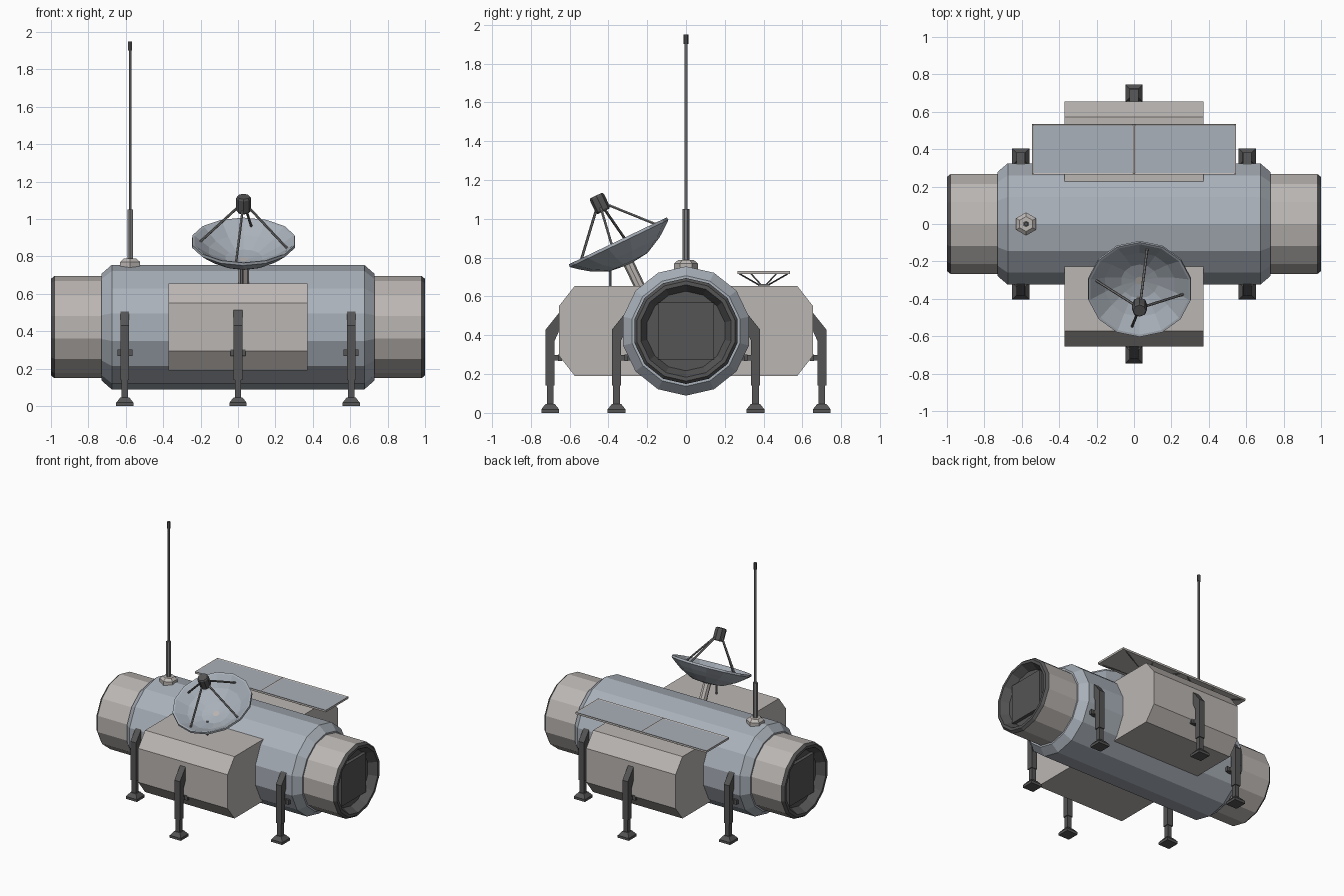
import bpy, bmesh, math
from mathutils import Matrix, Vector

if "Cube" in bpy.data.objects:
    bpy.data.objects.remove(bpy.data.objects["Cube"])


def material(name, c):
    m = bpy.data.materials.new(name)
    m.diffuse_color = (*c, 1)
    m.use_nodes = True
    m.node_tree.nodes["Principled BSDF"].inputs["Base Color"].default_value = m.diffuse_color
    return m


BLUE = material("blue_grey", (0.40, 0.44, 0.49))
BEIGE = material("warm_grey", (0.50, 0.47, 0.45))
DARK = material("dark_grey", (0.09, 0.09, 0.09))
METAL = material("rod_grey", (0.22, 0.22, 0.22))


def finish(name, bm, mat, matrix=Matrix()):
    bm.transform(matrix)
    bmesh.ops.recalc_face_normals(bm, faces=bm.faces)
    me = bpy.data.meshes.new(name)
    bm.to_mesh(me)
    bm.free()
    me.materials.append(mat)
    ob = bpy.data.objects.new(name, me)
    bpy.context.collection.objects.link(ob)
    return ob


def lathe(name, profile, n, mat, matrix=Matrix(), phase=0.0):
    """Spin (radius, height) points around z."""
    bm = bmesh.new()
    rings = []
    for r, h in profile:
        if r == 0:
            rings.append([bm.verts.new((0, 0, h))] * n)
        else:
            rings.append([bm.verts.new((r * math.cos(phase + math.tau * i / n),
                                        r * math.sin(phase + math.tau * i / n), h)) for i in range(n)])
    for a, b in zip(rings, rings[1:]):
        for i in range(n):
            j = (i + 1) % n
            vs = list(dict.fromkeys((a[i], a[j], b[j], b[i])))
            if len(vs) > 2:
                bm.faces.new(vs)
    return finish(name, bm, mat, matrix)


def rod(name, p, q, r, mat, n=6):
    p, q = Vector(p), Vector(q)
    d = q - p
    m = Matrix.Translation(p) @ d.to_track_quat('Z', 'Y').to_matrix().to_4x4()
    L = d.length
    return lathe(name, [(0, 0), (r, 0), (r, L), (0, L)], n, mat, m)


def box(name, lo, hi, mat, matrix=Matrix()):
    lo, hi = Vector(lo), Vector(hi)
    bm = bmesh.new()
    bmesh.ops.create_cube(bm, size=1)
    bm.transform(Matrix.Translation((lo + hi) / 2) @ Matrix.Diagonal((*(hi - lo), 1)))
    return finish(name, bm, mat, matrix)


def prism(name, yz, half, mat, matrix=Matrix()):
    """Extrude a y-z outline along x from -half to half."""
    bm = bmesh.new()
    f = bm.faces.new([bm.verts.new((-half, y, z)) for y, z in yz])
    new = bmesh.ops.extrude_face_region(bm, geom=[f])["geom"]
    bmesh.ops.translate(bm, vec=(2 * half, 0, 0), verts=[v for v in new if isinstance(v, bmesh.types.BMVert)])
    return finish(name, bm, mat, matrix)


# main hull, lying along x
CZ = 0.422
ALONG_X = Matrix.Translation((0, 0, CZ)) @ Matrix.Rotation(math.pi / 2, 4, 'Y')
lathe("hull", [(0.27, -0.73), (0.285, -0.73), (0.333, -0.675), (0.333, 0.675), (0.285, 0.73), (0.27, 0.73)],
      14, BLUE, ALONG_X)

# end tubes with recessed hatches
for side, s in (("right", 1), ("left", -1)):
    flip = Matrix.Diagonal((s, 1, 1, 1))
    lathe(side + "_end_tube", [(0.273, 0.70), (0.273, 0.982)], 14, BEIGE, flip @ ALONG_X)
    lathe(side + "_end_rim", [(0.273, 0.982), (0.258, 1.0), (0.238, 1.0), (0.205, 0.94), (0, 0.94)],
          14, DARK, flip @ ALONG_X)
    box(side + "_hatch", (0.93, -0.145, CZ - 0.147), (0.965, 0.145, CZ + 0.147), DARK, flip)

# side modules and legs
for side, s in (("back", 1), ("front", -1)):
    flip = Matrix.Diagonal((1, s, 1, 1))
    prism(side + "_module", [(0, 0.19), (0.573, 0.19), (0.655, 0.295), (0.655, 0.55), (0.573, 0.655), (0, 0.655)],
          0.372, BEIGE, flip)
    for tag, x, y in (("left", -0.605, 0.358), ("middle", 0, 0.70), ("right", 0.605, 0.358)):
        m = flip @ Matrix.Translation((x, y, 0))
        n = f"{side}_{tag}_"
        prism(n + "leg", [(0.023, 0.14), (0.023, 0.43), (-0.045, 0.515), (-0.045, 0.42), (-0.022, 0.37),
                          (-0.022, 0.14)], 0.023, DARK, m)
        box(n + "lower_leg", (-0.017, -0.017, 0.04), (0.017, 0.017, 0.14), DARK, m)
        box(n + "strut", (-0.018, -0.075, 0.27), (0.018, 0.0, 0.298), DARK, m)
        box(n + "strut_plate", (-0.04, -0.06, 0.268), (0.04, -0.04, 0.302), DARK, m)
        q = math.sqrt(2)
        lathe(n + "foot", [(0, 0), (0.046 * q, 0), (0.046 * q, 0.018), (0.024 * q, 0.046), (0, 0.046)],
              4, DARK, m, math.pi / 4)

# whip antenna
AT = Matrix.Translation((-0.577, 0, 0))
lathe("antenna_base", [(0, 0.735), (0.062, 0.735), (0.062, 0.77), (0.04, 0.788), (0, 0.788)], 6, BEIGE, AT, math.pi / 6)
lathe("antenna_mast", [(0.017, 0.78), (0.017, 1.05), (0.008, 1.05), (0.008, 1.91)], 6, METAL, AT, math.pi / 6)
lathe("antenna_tip", [(0, 1.90), (0.012, 1.90), (0.012, 1.95), (0, 1.95)], 6, DARK, AT, math.pi / 6)

# dish, tilted to the front
D = Matrix.Translation((0.03, -0.35, 0.884)) @ Matrix.Rotation(math.radians(25.6), 4, 'X')
lathe("dish", [(0, -0.132), (0.11, -0.12), (0.2, -0.075), (0.24, -0.046), (0.282, -0.012), (0.28, 0.003), (0.268, 0.0),
               (0.19, -0.058), (0.10, -0.1), (0, -0.113)], 14, BLUE, D, math.pi / 2)
lathe("dish_feed", [(0, 0.172), (0.034, 0.172), (0.04, 0.182), (0.04, 0.252), (0.034, 0.262), (0, 0.262)], 8, DARK, D)
for i in range(4):
    a = math.radians(80 + 90 * i)
    c, s = math.cos(a), math.sin(a)
    rod(f"feed_strut_{i + 1}", D @ Vector((0.245 * c, 0.245 * s, -0.035)),
        D @ Vector((0.032 * c, 0.032 * s, 0.195)), 0.007, METAL)
rod("dish_post", D @ Vector((0, 0, -0.34)), D @ Vector((0, 0, -0.11)), 0.028, BEIGE, 8)
rod("dish_cable_rod", (0.02, -0.39, 0.64), (0.02, -0.39, 0.76), 0.008, METAL)

# solar panels with raised frames on strut fans
Y0, Y1, ZP = 0.265, 0.535, 0.715
for side, s in (("right", 1), ("left", -1)):
    cx = s * 0.2725
    bm = bmesh.new()
    bmesh.ops.create_cube(bm, size=1)
    bm.transform(Matrix.Translation((cx, (Y0 + Y1) / 2, ZP + 0.0075)) @ Matrix.Diagonal((0.545, Y1 - Y0, 0.015, 1)))
    top = max(bm.faces, key=lambda f: f.calc_center_median().z)
    bmesh.ops.inset_region(bm, faces=[top], thickness=0.01)
    bmesh.ops.translate(bm, vec=(0, 0, -0.004), verts=top.verts)
    top.material_index = 1
    ob = finish(side + "_solar_panel", bm, BEIGE)
    ob.data.materials.append(BLUE)
    bx = s * 0.25
    box(side + "_panel_foot", (bx - 0.03, 0.37, 0.65), (bx + 0.03, 0.43, 0.665), METAL)
    k = 0
    for dx in (-0.24, 0.0, 0.24):
        for y in ((0.275, 0.525) if dx else (0.275, 0.335, 0.465, 0.525)):
            k += 1
            rod(f"{side}_panel_strut_{k}", (bx, 0.4 + (y - 0.4) * 0.2, 0.66), (cx + dx, y, ZP + 0.002), 0.004, METAL, 4)
